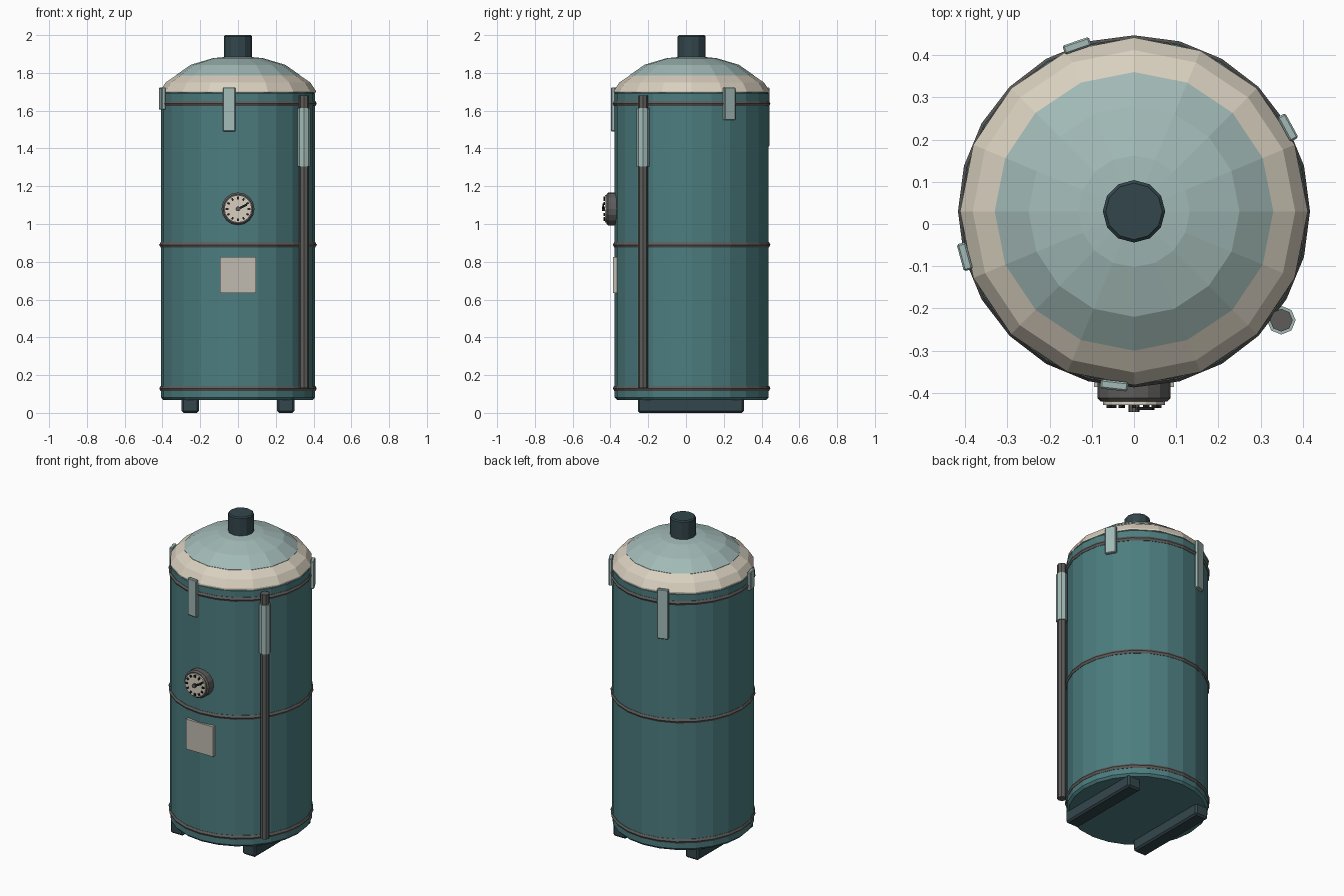
import bpy, bmesh, math
from math import sin, cos, pi, radians
from mathutils import Matrix, Vector

if "Cube" in bpy.data.objects:
    bpy.data.objects.remove(bpy.data.objects["Cube"])

CY = 0.03  # tank axis y


def mat(name, rgb):
    m = bpy.data.materials.new(name)
    m.diffuse_color = (*rgb, 1)
    m.use_nodes = True
    m.node_tree.nodes["Principled BSDF"].inputs["Base Color"].default_value = m.diffuse_color
    return m


TEAL = mat("teal", (0.073, 0.205, 0.215))
PALE = mat("pale_teal", (0.36, 0.49, 0.47))
CREAM = mat("cream", (0.69, 0.63, 0.52))
DARK = mat("dark", (0.033, 0.062, 0.072))
GREY = mat("grey", (0.11, 0.108, 0.105))
PLATE = mat("plate", (0.53, 0.50, 0.44))
BLACK = mat("black", (0.015, 0.015, 0.017))


def finish(name, bm, material, matrix=Matrix()):
    bmesh.ops.recalc_face_normals(bm, faces=bm.faces)
    me = bpy.data.meshes.new(name)
    bm.to_mesh(me)
    bm.free()
    me.materials.append(material)
    ob = bpy.data.objects.new(name, me)
    ob.matrix_world = matrix
    bpy.context.collection.objects.link(ob)
    return ob


def lathe(name, profile, n, material, matrix, closed=False):
    """Spin (radius, height) points about local z; open profiles get caps."""
    bm = bmesh.new()
    rings = [[bm.verts.new((r * cos(2 * pi * i / n), r * sin(2 * pi * i / n), z))
              for i in range(n)] for r, z in profile]
    pairs = list(zip(rings, rings[1:]))
    if closed:
        pairs.append((rings[-1], rings[0]))
    else:
        bm.faces.new(rings[0])
        bm.faces.new(rings[-1])
    for a, b in pairs:
        for i in range(n):
            j = (i + 1) % n
            bm.faces.new((a[i], a[j], b[j], b[i]))
    return finish(name, bm, material, matrix)


def box(name, size, material, matrix, bevel=0.0):
    bm = bmesh.new()
    bmesh.ops.create_cube(bm, size=1)
    bmesh.ops.scale(bm, vec=Vector(size), verts=bm.verts)
    if bevel:
        bmesh.ops.bevel(bm, geom=bm.edges[:], offset=bevel, segments=1, affect='EDGES')
    return finish(name, bm, material, matrix)


AXIS = Matrix.Translation((0, CY, 0))

# Tank body with chamfered ends
lathe("tank_body", [(0.395, 0.068), (0.408, 0.082), (0.408, 1.69), (0.395, 1.705)],
      24, TEAL, AXIS)

# Domed lid: cream collar and pale cap
lathe("lid_collar", [(0.412, 1.695), (0.412, 1.705), (0.382, 1.75), (0.33, 1.785)],
      16, CREAM, AXIS)
lathe("lid_cap", [(0.33, 1.782), (0.33, 1.787), (0.25, 1.843), (0.132, 1.878), (0.03, 1.888)],
      16, PALE, AXIS)

# Vent stub
lathe("vent_stub", [(0.074, 1.85), (0.074, 1.993), (0.067, 2.0)], 12, DARK, AXIS)

# Hoops
for label, z in (("lower", 0.13), ("middle", 0.89), ("upper", 1.637)):
    ring = [(0.403 + 0.014 * cos(k * pi / 3), z + 0.0155 * sin(k * pi / 3)) for k in range(6)]
    lathe(label + "_hoop", ring, 24, GREY, AXIS, closed=True)

# Skids
for label, s in (("left", -1), ("right", 1)):
    box(label + "_skid", (0.092, 0.562, 0.08), DARK,
        Matrix.Translation((s * 0.253, 0.026, 0.04)), 0.01)

# Hanging straps: angle, lower end
for label, ang, low in (("front", 263.5, 1.49), ("right", 28.6, 1.55),
                        ("back", 109, 1.41), ("left", 195, 1.605)):
    m = (AXIS @ Matrix.Rotation(radians(ang), 4, 'Z')
         @ Matrix.Translation((0.415, 0, (low + 1.723) / 2)))
    box(label + "_strap", (0.022, 0.066, 1.723 - low), PALE, m, 0.004)

# Side pipe and sleeve
PIPE = Matrix.Translation((0.349, -0.228, 0))
lathe("side_pipe", [(0.027, 0.132), (0.027, 1.68)], 8, GREY, PIPE)
lathe("pipe_sleeve", [(0.034, 1.305), (0.034, 1.615)], 8, PALE, PIPE)

# Gauge, local z pointing to the front
GAUGE = Matrix.Translation((0, 0, 1.08)) @ Matrix.Rotation(pi / 2, 4, 'X')
lathe("gauge_case", [(0.087, 0.36), (0.087, 0.412), (0.078, 0.421)], 16, GREY, GAUGE)
lathe("gauge_face", [(0.073, 0.415), (0.073, 0.429)], 16, CREAM, GAUGE)
for i in range(12):
    box("gauge_tick_%02d" % (i + 1), (0.014, 0.010, 0.012), BLACK,
        GAUGE @ Matrix.Rotation(i * pi / 6, 4, 'Z') @ Matrix.Translation((0.058, 0, 0.43)))
box("gauge_needle", (0.062, 0.012, 0.008), BLACK,
    GAUGE @ Matrix.Rotation(radians(26), 4, 'Z') @ Matrix.Translation((0.02, 0, 0.437)))
lathe("gauge_hub", [(0.013, 0.425), (0.013, 0.445)], 10, GREY, GAUGE)

# Blank plate
box("blank_plate", (0.19, 0.026, 0.19), PLATE, Matrix.Translation((0, -0.373, 0.73)))
